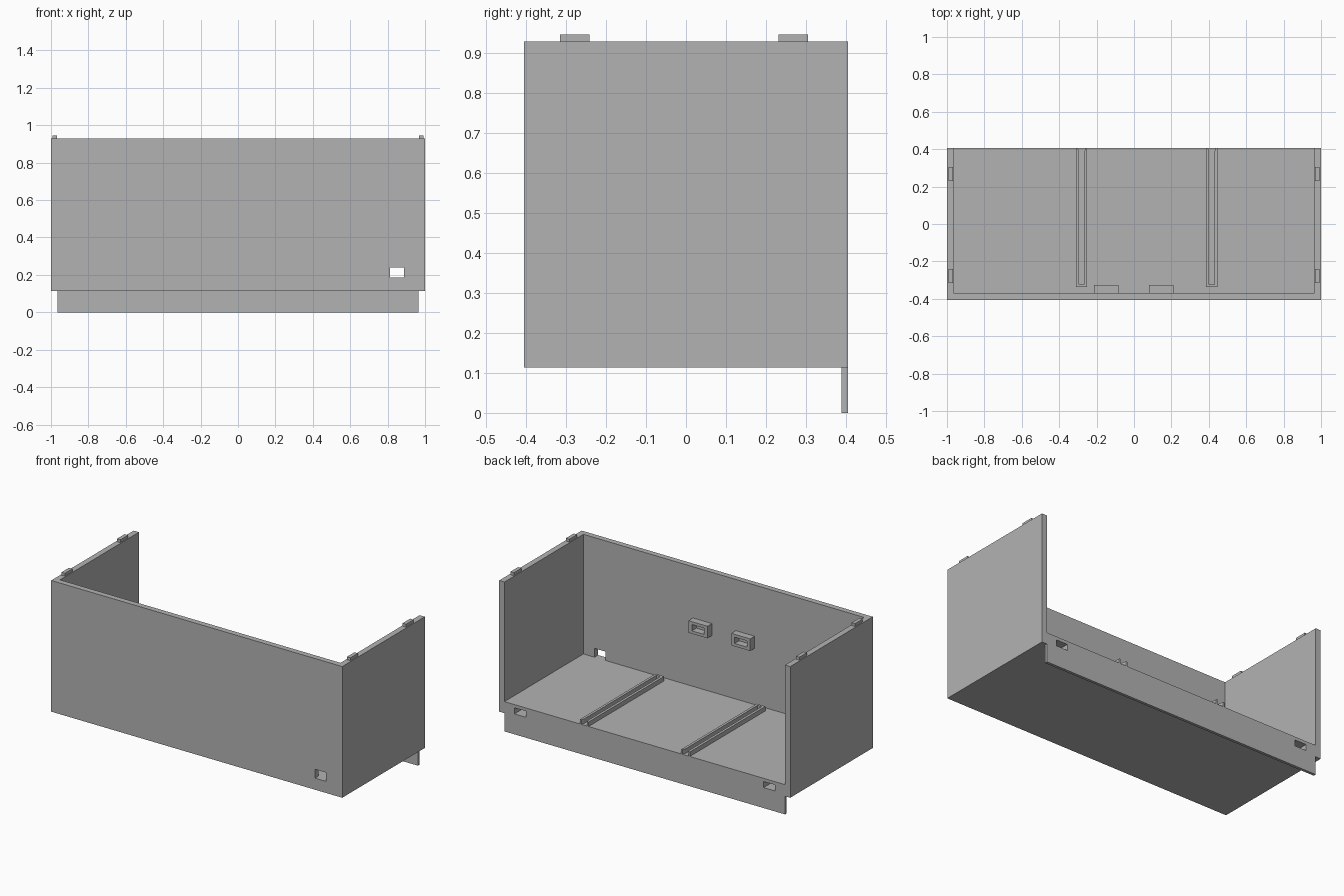
import bpy
import bmesh
from mathutils import Vector

default = bpy.data.objects.get("Cube")
if default:
    bpy.data.objects.remove(default, do_unlink=True)

grey = bpy.data.materials.new("plain grey")
grey.use_nodes = True
colour = (0.45, 0.45, 0.45, 1)
grey.diffuse_color = colour
grey.node_tree.nodes["Principled BSDF"].inputs["Base Color"].default_value = colour


def prism(name, outline, offset):
    """Extrude a closed outline of 3D points along an offset."""
    bm = bmesh.new()
    face = bm.faces.new([bm.verts.new(p) for p in outline])
    result = bmesh.ops.extrude_face_region(bm, geom=[face])
    moved = [v for v in result["geom"] if isinstance(v, bmesh.types.BMVert)]
    bmesh.ops.translate(bm, verts=moved, vec=Vector(offset))
    bmesh.ops.recalc_face_normals(bm, faces=bm.faces)
    mesh = bpy.data.meshes.new(name)
    bm.to_mesh(mesh)
    bm.free()
    mesh.materials.append(grey)
    obj = bpy.data.objects.new(name, mesh)
    bpy.context.collection.objects.link(obj)
    return obj


def box(name, x, y, z):
    corners = [(x[0], y[0]), (x[1], y[0]), (x[1], y[1]), (x[0], y[1])]
    return prism(name, [(a, b, z[0]) for a, b in corners], (0, 0, z[1] - z[0]))


def cut(target, x, y, z):
    """Cut a box-shaped opening, keeping the cutter hidden."""
    cutter = box(target.name + "_cutter", x, y, z)
    cutter.hide_render = True
    cutter.hide_viewport = True
    cutter.display_type = 'WIRE'
    mod = target.modifiers.new("opening", 'BOOLEAN')
    mod.operation = 'DIFFERENCE'
    mod.solver = 'EXACT'
    mod.object = cutter


# Main levels
W, D = 1.0, 0.405
IN_X, IN_Y = 0.964, -0.37
BASE, FLOOR, TOP = 0.113, 0.185, 0.928

# Front and side walls in one piece, with the cable opening at floor level
u_shape = [(-W, -D), (W, -D), (W, D), (IN_X, D), (IN_X, IN_Y),
           (-IN_X, IN_Y), (-IN_X, D), (-W, D)]
walls = prism("walls", [(x, y, BASE) for x, y in u_shape], (0, 0, TOP - BASE))
cut(walls, (0.813, 0.888), (-0.5, -0.3), (FLOOR, 0.24))

# Floor with hanging rear lip, and two sockets in the rear edge
lip_y = 0.388
profile = [(IN_Y, BASE), (lip_y, BASE), (lip_y, 0), (D, 0), (D, FLOOR), (IN_Y, FLOOR)]
floor = prism("floor_and_lip", [(-IN_X, y, z) for y, z in profile], (2 * IN_X, 0, 0))
for side in (-1, 1):
    cut(floor, sorted((side * 0.817, side * 0.895)), (0.325, 0.5), (0.127, 0.165))

# Locating tabs on top of the side walls
for side, label in ((-1, "right"), (1, "left")):
    for y, place in ((-0.278, "front"), (0.268, "rear")):
        box(f"{label}_{place}_tab", (side * 0.981 - 0.012, side * 0.981 + 0.012),
            (y - 0.037, y + 0.037), (TOP, 0.946))

# Grooved guide rails, closed at the front and flared at the rear
half, groove, flare = 0.03, 0.014, 0.02
for x, label in ((-0.28, "right"), (0.416, "left")):
    right_half = [(half, -0.337), (half, D), (flare, D), (groove, 0.385), (groove, -0.323)]
    outline = right_half + [(-a, b) for a, b in reversed(right_half)]
    prism(label + "_guide_rail", [(x + a, b, FLOOR) for a, b in outline], (0, 0, 0.028))

# Hollow brackets on the inside of the front wall
for x, label in ((-0.148, "right"), (0.146, "left")):
    bracket = box(label + "_bracket", (x - 0.065, x + 0.065), (IN_Y, -0.326), (0.535, 0.61))
    cut(bracket, (x - 0.042, x + 0.042), (-0.45, -0.25), (0.553, 0.592))
